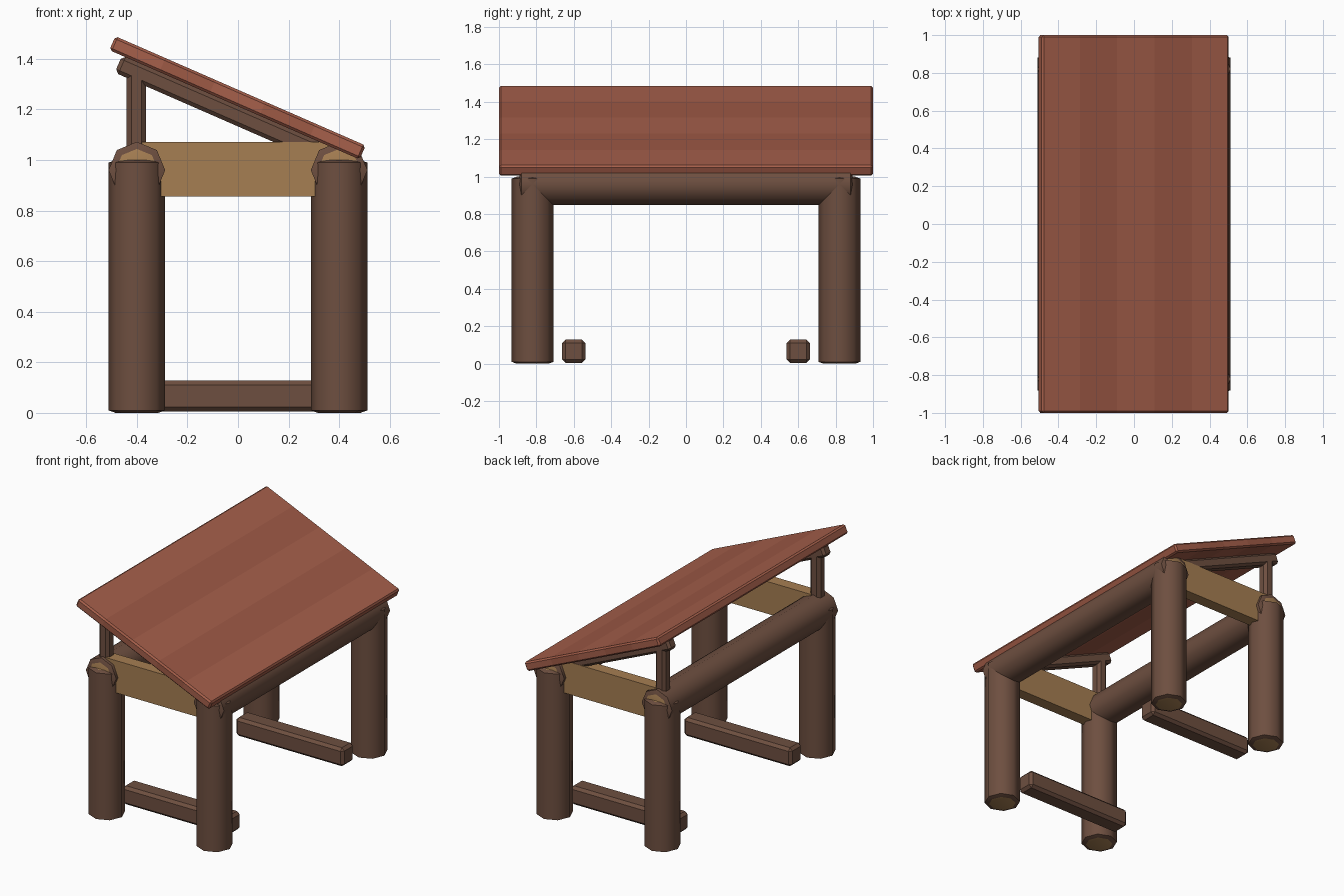
import bpy, bmesh, math
from mathutils import Matrix, Vector

if "Cube" in bpy.data.objects:
    bpy.data.objects.remove(bpy.data.objects["Cube"])


def material(name, rgb):
    m = bpy.data.materials.new(name)
    m.diffuse_color = (*rgb, 1)
    m.use_nodes = True
    m.node_tree.nodes["Principled BSDF"].inputs["Base Color"].default_value = m.diffuse_color
    return m


BARK = material("bark", (0.155, 0.078, 0.051))
TAN = material("cut_wood", (0.38, 0.21, 0.085))
RED = material("red_boards", (0.38, 0.115, 0.07))
RED_DARK = material("dark_red_boards", (0.34, 0.10, 0.06))


def finish(name, bm, mats, smooth=False):
    bmesh.ops.recalc_face_normals(bm, faces=bm.faces[:])
    me = bpy.data.meshes.new(name)
    bm.to_mesh(me)
    bm.free()
    for m in mats:
        me.materials.append(m)
    ob = bpy.data.objects.new(name, me)
    bpy.context.collection.objects.link(ob)
    if smooth:
        bpy.ops.object.select_all(action='DESELECT')
        ob.select_set(True)
        bpy.context.view_layer.objects.active = ob
        bpy.ops.object.shade_smooth_by_angle(angle=math.radians(50))
    return ob


def log(name, center, length, along_y=False, r=0.112):
    """Eight-sided log with a bark rim and a pale core at both ends."""
    bm = bmesh.new()
    bmesh.ops.create_cone(bm, cap_ends=True, segments=8, radius1=r, radius2=r,
                          depth=length - 0.02)
    bm.normal_update()
    caps = [f for f in bm.faces if len(f.verts) == 8]
    bmesh.ops.inset_individual(bm, faces=caps, thickness=0.028, depth=0.01)
    for f in bm.faces:
        f.material_index = 1 if len(f.verts) == 8 else 0
    rot = Matrix.Rotation(math.pi / 2, 4, 'X') if along_y else Matrix()
    bm.transform(Matrix.Translation(center) @ rot)
    return finish(name, bm, [BARK, TAN], True)


def box(name, center, size, mat, bevel=0.0, tilt=0.0):
    bm = bmesh.new()
    bmesh.ops.create_cube(bm, size=1)
    bm.transform(Matrix.Diagonal((*size, 1)))
    if bevel:
        bmesh.ops.bevel(bm, geom=bm.edges[:], offset=bevel, segments=1,
                        affect='EDGES')
    bm.transform(Matrix.Translation(center) @ Matrix.Rotation(tilt, 4, 'Y'))
    return finish(name, bm, [mat])


PITCH = math.radians(23.6)
ROOF_MID = Vector((-0.002, 0, 1.246))
down_slope = Vector((math.cos(PITCH), 0, -math.sin(PITCH)))
normal = Vector((math.sin(PITCH), 0, math.cos(PITCH)))

# Log frame
for sx, side in ((-1, "left"), (1, "right")):
    for sy, end in ((-1, "front"), (1, "back")):
        log(f"{end}_{side}_post", (0.4 * sx, 0.82 * sy, 0.5), 1.0)
    log(f"{side}_beam", (0.4 * sx, 0, 0.96), 1.78, along_y=True)

# Cross pieces and roof supports at each end
for sy, end in ((-1, "front"), (1, "back")):
    y = 0.82 * sy
    box(f"{end}_cross_plank", (0, y, 0.963), (0.76, 0.08, 0.216), TAN)
    box(f"{end}_foot_rail", (0, 0.6 * sy, 0.067), (0.8, 0.124, 0.124), BARK, 0.018)
    box(f"{end}_roof_strut", (-0.402, y, 1.2), (0.076, 0.076, 0.34), BARK, 0.018)
    mid = ROOF_MID - normal * 0.066 - down_slope * 0.05
    box(f"{end}_rafter", (mid.x, y, mid.z), (0.87, 0.076, 0.074), BARK, 0.015, PITCH)

# Roof: a sloping slab divided into five boards
bm = bmesh.new()
bmesh.ops.create_cube(bm, size=1)
bm.transform(Matrix.Diagonal((1.08, 2.0, 0.06, 1)))
bmesh.ops.bevel(bm, geom=bm.edges[:], offset=0.01, segments=1, affect='EDGES')
for i in range(1, 5):
    x = -0.54 + 1.08 * i / 5
    bmesh.ops.bisect_plane(bm, geom=bm.verts[:] + bm.edges[:] + bm.faces[:],
                           plane_co=(x, 0, 0), plane_no=(1, 0, 0))
for f in bm.faces:
    f.material_index = int((f.calc_center_median().x + 0.54) / 0.216) % 2
bm.transform(Matrix.Translation(ROOF_MID) @ Matrix.Rotation(PITCH, 4, 'Y'))
finish("roof", bm, [RED, RED_DARK])
